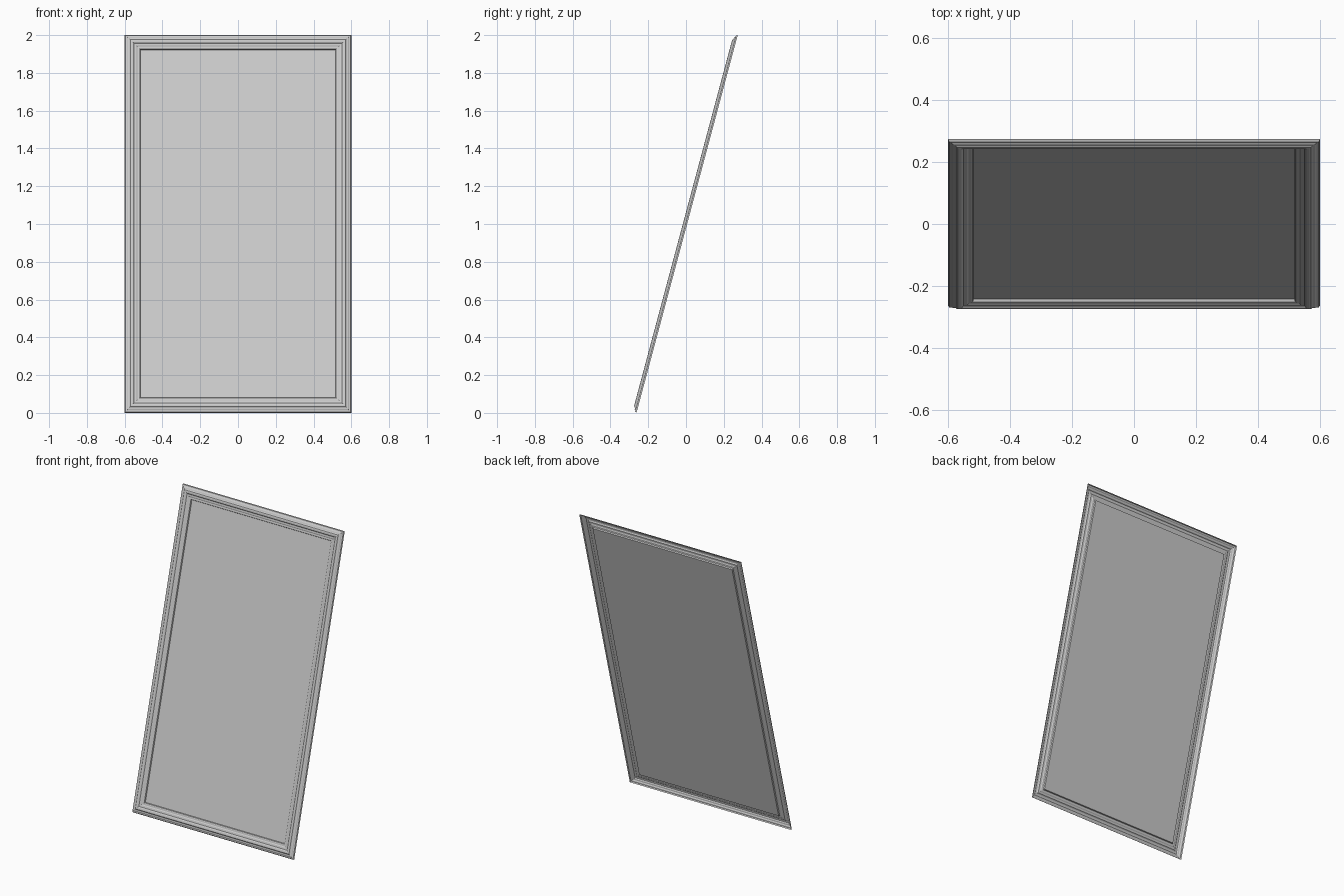
import bpy, bmesh, math

if "Cube" in bpy.data.objects:
    bpy.data.objects.remove(bpy.data.objects["Cube"])

TILT = math.radians(15)
S, C = math.sin(TILT), math.cos(TILT)
HALF_W = 0.6
LENGTH = 2.0 / C
BASE_Y = -0.262

# moulding cross-section: (distance in from the outer edge, height to the front)
PROFILE = [(0, 0), (0.004, 0.008), (0.012, 0.010), (0.016, 0.014),
           (0.025, 0.016), (0.030, 0.021), (0.036, 0.022), (0.044, 0.021),
           (0.050, 0.016), (0.062, 0.015), (0.067, 0.012), (0.076, 0.012),
           (0.080, 0.010), (0.083, 0.002)]


def place(x, v, n):
    """Point on the leaning plane: v runs up the slope, n towards the front."""
    return (x, BASE_Y + v * S - n * C, v * C + n * S)


def ring(bm, inset, n):
    w = HALF_W - inset
    lo, hi = inset, LENGTH - inset
    return [bm.verts.new(place(x, v, n))
            for x, v in ((-w, lo), (w, lo), (w, hi), (-w, hi))]


def finish(bm, name):
    mesh = bpy.data.meshes.new(name)
    bm.to_mesh(mesh)
    bm.free()
    obj = bpy.data.objects.new(name, mesh)
    bpy.context.collection.objects.link(obj)
    return obj


# mitred moulding, open at the back
bm = bmesh.new()
rings = [ring(bm, u, n) for u, n in PROFILE]
for a, b in zip(rings, rings[1:]):
    for i in range(4):
        j = (i + 1) % 4
        bm.faces.new((a[i], a[j], b[j], b[i]))
finish(bm, "frame_moulding")

# mirror glass
bm = bmesh.new()
bm.faces.new(ring(bm, *PROFILE[-1]))
finish(bm, "mirror_glass")
